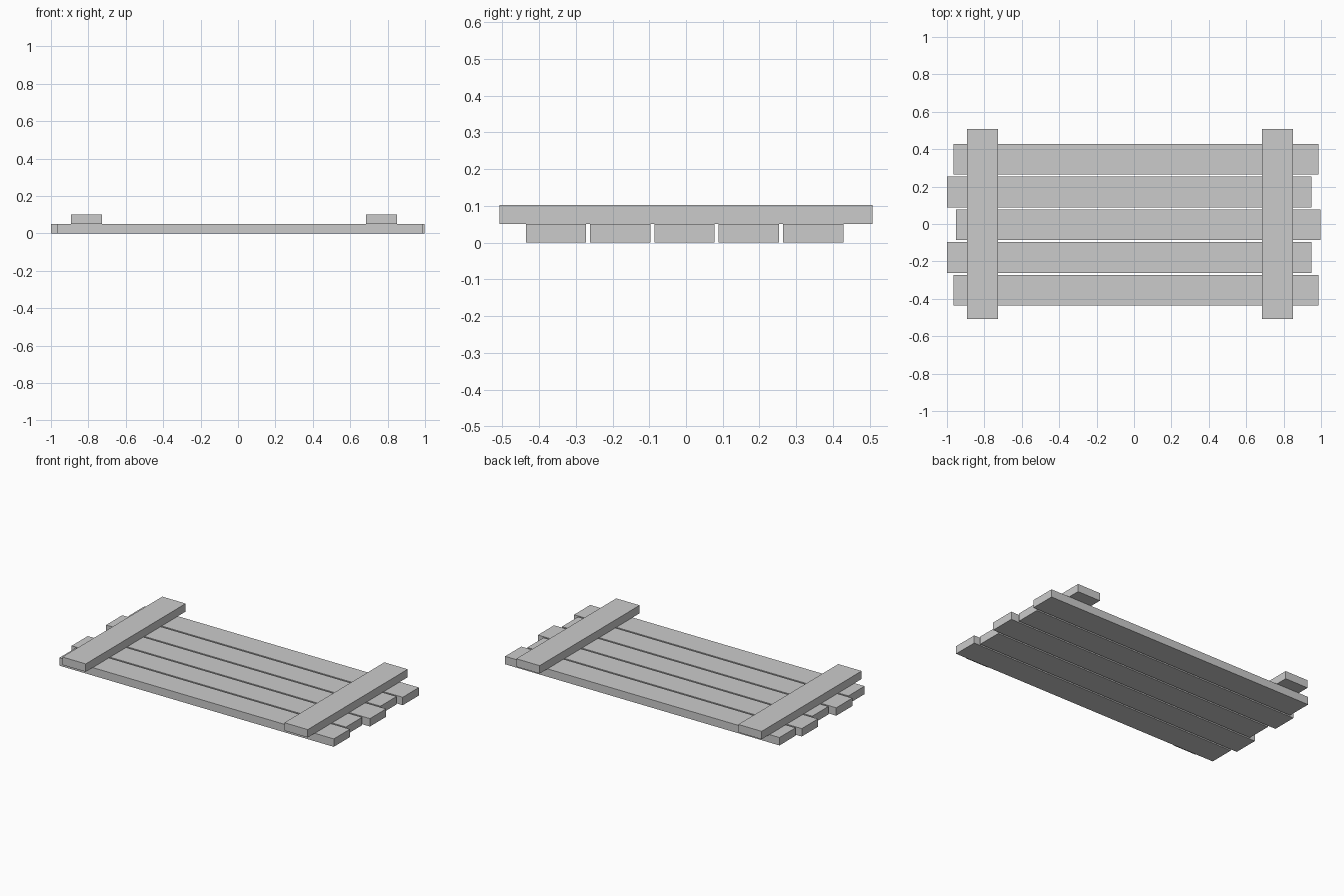
import bpy

if "Cube" in bpy.data.objects:
    bpy.data.objects.remove(bpy.data.objects["Cube"])

T = 0.051      # board thickness
W = 0.164      # board width


def board(name, centre, size):
    bpy.ops.mesh.primitive_cube_add(size=1, location=centre)
    ob = bpy.context.object
    ob.name = name
    ob.scale = size
    bpy.ops.object.transform_apply(location=False, rotation=False, scale=True)
    return ob


# Five long planks with staggered ends, front to back
for i, x in enumerate([0.011, -0.025, 0.023, -0.025, 0.011]):
    board(f"plank_{i + 1}", (x, -0.354 + i * 0.175, T / 2), (1.95, W, T))

# Two cross battens lying on top of the planks
for side, x in (("left", -0.81), ("right", 0.768)):
    board(f"cross_batten_{side}", (x, 0, T * 1.5), (W + 0.002, 1.015, T))
